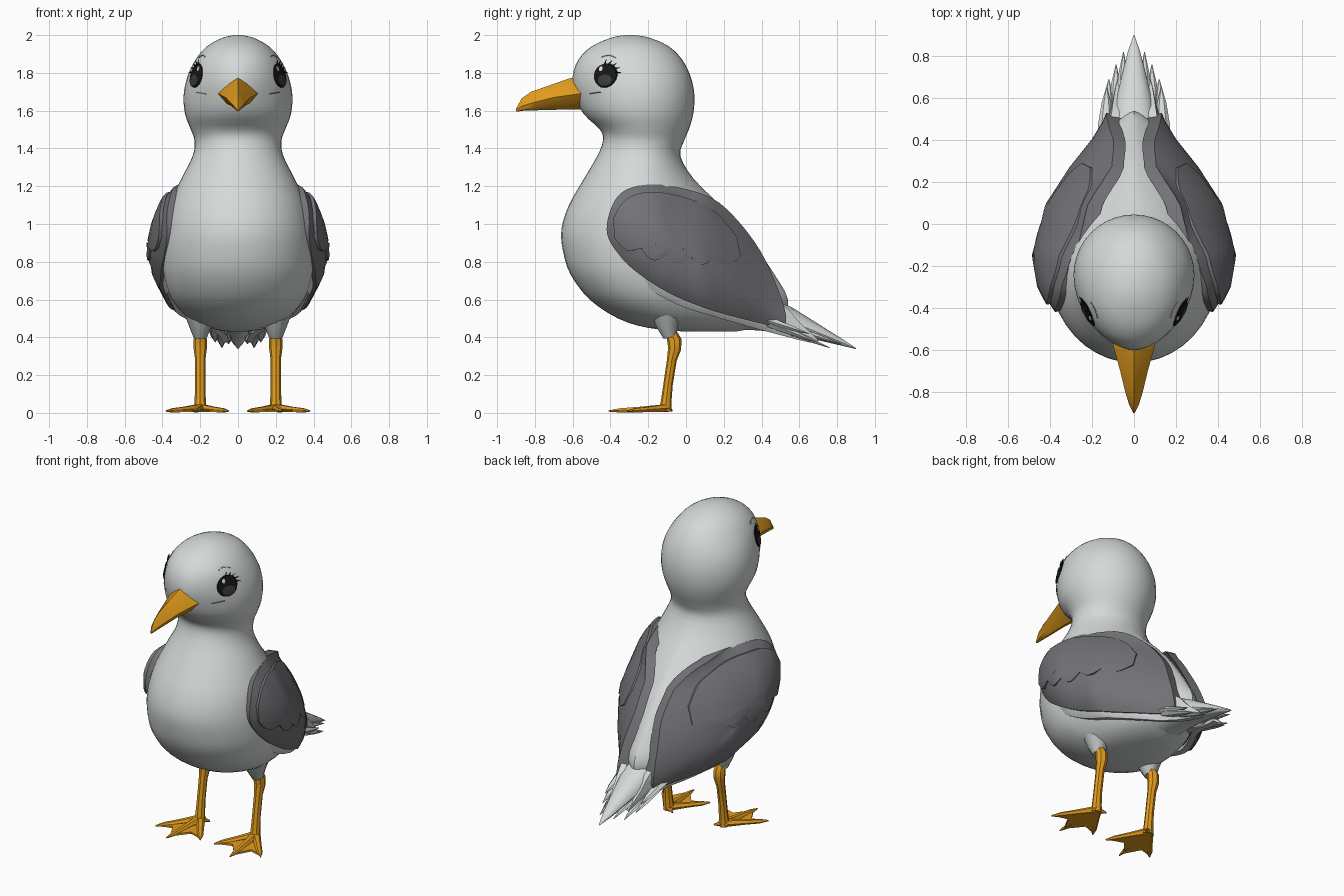
import bpy, bmesh, math
from mathutils import Vector
from mathutils.bvhtree import BVHTree

if "Cube" in bpy.data.objects:
    bpy.data.objects.remove(bpy.data.objects["Cube"])


def material(name, rgb):
    m = bpy.data.materials.new(name)
    m.diffuse_color = (*rgb, 1)
    m.use_nodes = True
    m.node_tree.nodes["Principled BSDF"].inputs["Base Color"].default_value = m.diffuse_color
    return m


WHITE = material("pale_plumage", (0.66, 0.70, 0.69))
GREY = material("wing_grey", (0.17, 0.17, 0.185))
ORANGE = material("beak_orange", (0.76, 0.33, 0.012))
BLACK = material("eye_black", (0.008, 0.008, 0.008))
IRIS = material("eye_grey", (0.045, 0.045, 0.045))
SHINE = material("eye_shine", (0.8, 0.8, 0.8))
THIGH = material("thigh_grey", (0.48, 0.50, 0.50))


def make(name, verts, faces, mat):
    me = bpy.data.meshes.new(name)
    me.from_pydata([tuple(v) for v in verts], [], faces)
    bm = bmesh.new()
    bm.from_mesh(me)
    bmesh.ops.recalc_face_normals(bm, faces=bm.faces)
    bm.to_mesh(me)
    bm.free()
    me.materials.append(mat)
    ob = bpy.data.objects.new(name, me)
    bpy.context.collection.objects.link(ob)
    return ob


def loft(name, rings, mat):
    n = len(rings[0])
    faces = [(k * n + i, k * n + (i + 1) % n, (k + 1) * n + (i + 1) % n, (k + 1) * n + i)
             for k in range(len(rings) - 1) for i in range(n)]
    faces += [tuple(range(n)), tuple(range((len(rings) - 1) * n, len(rings) * n))]
    return make(name, [v for r in rings for v in r], faces, mat)


def spline(points, steps, closed=False):
    """Catmull-Rom interpolation through tuples of any length."""
    n, out = len(points), []
    for i in range(n if closed else n - 1):
        get = (lambda j: points[j % n]) if closed else (lambda j: points[max(0, min(n - 1, j))])
        p = [get(i + d) for d in (-1, 0, 1, 2)]
        for s in range(steps):
            t = s / steps
            out.append(tuple(0.5 * (2 * b + (c - a) * t + (2 * a - 5 * b + 4 * c - d) * t * t
                                    + (3 * b - a - 3 * c + d) * t ** 3) for a, b, c, d in zip(*p)))
    return out if closed else out + [tuple(points[-1])]


def tube(name, path, mat, n=8):
    """Tube along (x, y, z, half width, half height) stations."""
    rings = []
    for k, st in enumerate(path):
        a, b = path[max(0, k - 1)], path[min(len(path) - 1, k + 1)]
        d = (Vector(b[:3]) - Vector(a[:3])).normalized()
        up = Vector((0, 0, 1)) if abs(d.z) < 0.8 else Vector((0, 1, 0))
        side = d.cross(up).normalized()
        up = side.cross(d)
        rings.append([Vector(st[:3]) + side * st[3] * math.cos(i * math.tau / n)
                      + up * st[4] * math.sin(i * math.tau / n) for i in range(n)])
    return loft(name, rings, mat)


# Head, neck and body: z, front y, back y, widest y, half width
profile = [
    (0.43, 0.00, 0.26, 0.10, 0.05), (0.45, -0.20, 0.36, 0.02, 0.16), (0.50, -0.36, 0.50, -0.08, 0.26),
    (0.60, -0.51, 0.54, -0.17, 0.35), (0.73, -0.61, 0.47, -0.21, 0.395), (0.85, -0.65, 0.39, -0.22, 0.405),
    (0.97, -0.66, 0.30, -0.23, 0.395), (1.10, -0.62, 0.18, -0.24, 0.365), (1.24, -0.54, 0.04, -0.25, 0.30),
    (1.36, -0.47, -0.03, -0.24, 0.24), (1.44, -0.44, -0.01, -0.23, 0.23), (1.50, -0.455, 0.015, -0.23, 0.25),
    (1.58, -0.54, 0.038, -0.24, 0.28), (1.68, -0.59, 0.045, -0.245, 0.288), (1.78, -0.60, 0.025, -0.25, 0.268),
    (1.87, -0.57, -0.02, -0.28, 0.225), (1.94, -0.50, -0.09, -0.29, 0.165), (1.985, -0.40, -0.19, -0.30, 0.085),
    (2.00, -0.33, -0.27, -0.30, 0.02)]
rings = []
for z, yf, yb, yc, w in spline(profile, 3):
    head = max(0, min(1, (z - 1.1) / 0.25))
    muzzle = max(0, 1 - abs(z - 1.68) / 0.2)
    ring = []
    for i in range(40):
        t = i * math.tau / 40
        c, s = math.cos(t), math.sin(t)
        power = 1.5 - 0.5 * head if s > 0 else 1 + 0.25 * muzzle
        ring.append(Vector((math.copysign(abs(c) ** power, c) * w,
                            yc + s * (yb - yc if s > 0 else yc - yf), z)))
    rings.append(ring)
body = loft("body_and_head", rings, WHITE)
tree = BVHTree.FromPolygons([v.co for v in body.data.vertices],
                            [tuple(p.vertices) for p in body.data.polygons])

# Beak, diamond sections hooked down at the tip: top (y, z), side (x, y, z), bottom (y, z)
beak = []
for ty, tz, sx, sy, sz, by, bz in [(-0.50, 1.79, 0.12, -0.48, 1.69, -0.44, 1.60),
                                   (-0.62, 1.77, 0.105, -0.56, 1.69, -0.54, 1.605),
                                   (-0.72, 1.735, 0.066, -0.70, 1.67, -0.68, 1.605),
                                   (-0.82, 1.70, 0.042, -0.80, 1.645, -0.79, 1.602),
                                   (-0.87, 1.665, 0.022, -0.865, 1.625, -0.86, 1.60),
                                   (-0.90, 1.61, 0.004, -0.90, 1.605, -0.90, 1.60)]:
    beak.append([(0, ty, tz), (sx * 0.45, ty * 0.6 + sy * 0.4, tz * 0.65 + sz * 0.35), (sx, sy, sz),
                 (sx * 0.6, (sy + by) / 2, (sz + bz) / 2 - 0.008), (0, by, bz),
                 (-sx * 0.6, (sy + by) / 2, (sz + bz) / 2 - 0.008), (-sx, sy, sz),
                 (-sx * 0.45, ty * 0.6 + sy * 0.4, tz * 0.65 + sz * 0.35)])
loft("beak", beak, ORANGE)

# Outer wing surface: half width by y, falling inward away from a ridge line
WING_X = [(-0.45, 0.385), (-0.3, 0.455), (-0.15, 0.48), (0.1, 0.42), (0.3, 0.29),
          (0.4, 0.21), (0.5, 0.16), (0.75, 0.115)]


def wing_x(y, z):
    y = max(-0.449, min(0.749, y))
    for (a, p), (b, q) in zip(WING_X, WING_X[1:]):
        if a <= y <= b:
            base = p + (q - p) * (y - a) / (b - a)
            break
    drop = 0.16 * ((z - (0.85 - 0.5 * (y + 0.15))) / 0.36) ** 2
    return base - min(drop, 0.18)


def sheet(name, outline, side, mat, offset, rim, thick):
    """Closed curved plate that follows the wing surface."""
    cy = sum(p[0] for p in outline) / len(outline)
    cz = sum(p[1] for p in outline) / len(outline)
    layers = [(s, offset - rim * s ** 4) for s in (0.02, 0.25, 0.5, 0.75, 0.92, 1)]
    layers += [(s, offset - rim - thick) for s in (0.97, 0.5, 0.02)]
    rows = []
    for s, off in layers:
        pts = [(cy + (y - cy) * s, cz + (z - cz) * s) for y, z in outline]
        rows.append([(side * (wing_x(y, z) + off), y, z) for y, z in pts])
    return loft(name, rows, mat)


wing = spline([(-0.42, 0.97), (-0.39, 1.10), (-0.32, 1.18), (-0.18, 1.21), (0.0, 1.185), (0.18, 1.11),
               (0.36, 0.91), (0.47, 0.70), (0.53, 0.51), (0.49, 0.46), (0.33, 0.49), (0.1, 0.555),
               (-0.1, 0.64), (-0.28, 0.76), (-0.38, 0.87)], 4, True)
under = spline([(-0.3, 0.80), (-0.24, 0.69), (-0.05, 0.575), (0.2, 0.495), (0.45, 0.425), (0.70, 0.37),
                (0.60, 0.48), (0.50, 0.58), (0.2, 0.76), (-0.1, 0.85)], 4, True)
covert = spline([(-0.385, 1.03), (-0.32, 1.13), (-0.19, 1.17), (0.0, 1.14), (0.16, 1.06), (0.27, 0.93)], 4)
for i in range(41):
    u = i / 40
    y = 0.29 - 0.67 * u
    covert.append((y, 0.83 + 0.10 * max(0, u - 0.6) / 0.4 - 0.045 * abs(math.sin(u * 5 * math.pi))))

for side, tag in ((1, "left"), (-1, "right")):
    sheet("wing_" + tag, wing, side, GREY, 0, 0.022, 0.07)
    sheet("wing_coverts_" + tag, covert, side, GREY, 0.008, 0.004, 0.04)
    sheet("under_feathers_" + tag, under, side, WHITE, -0.035, 0.01, 0.04)

    # Pointed side feathers of the tail
    for k, (tx, ty, tz) in enumerate([(0.05, 0.82, 0.365), (0.085, 0.76, 0.345),
                                      (0.12, 0.69, 0.375), (0.13, 0.65, 0.42)]):
        root = Vector((tx * 1.0 + 0.01, 0.30, 0.53))
        tip = Vector((tx, ty, tz))
        path = [(side * p.x, p.y, p.z, w, h) for p, w, h in
                [(root.lerp(tip, t), w, h) for t, w, h in
                 ((0, 0.04, 0.03), (0.5, 0.036, 0.022), (0.8, 0.022, 0.012), (1, 0.002, 0.002))]]
        tube(f"tail_feather_{tag}_{k}", path, WHITE, 6)

    # Feathered thigh, shank and foot
    x = side * 0.2
    tube("thigh_" + tag, [(x, -0.10, 0.53, 0.085, 0.09), (x, -0.10, 0.46, 0.06, 0.06),
                          (x, -0.085, 0.40, 0.036, 0.036)], THIGH, 10)
    tube("shank_" + tag, [(x, -0.08, 0.43, 0.028, 0.028), (x, -0.062, 0.385, 0.036, 0.038),
                          (x, -0.06, 0.34, 0.035, 0.035), (x, -0.075, 0.28, 0.027, 0.026),
                          (x, -0.095, 0.15, 0.027, 0.025), (x, -0.105, 0.06, 0.03, 0.028),
                          (x, -0.11, 0.01, 0.036, 0.034)], ORANGE)
    toes = [(0.18, -0.31), (0.03, -0.41), (-0.15, -0.32)]
    for k, (dx, ty) in enumerate(toes):
        path = []
        for t, w, h in ((0, 0.028, 0.024), (0.45, 0.021, 0.016), (0.8, 0.018, 0.013), (1, 0.004, 0.004)):
            path.append((x + side * dx * t, -0.10 + (ty + 0.10) * t, 0.026 - 0.016 * t, w, h))
        tube(f"toe_{tag}_{k}", path, ORANGE, 6)
    tube("hind_toe_" + tag, [(x, -0.10, 0.025, 0.02, 0.02), (x - side * 0.05, -0.075, 0.012, 0.005, 0.005)],
         ORANGE, 6)
    web = [(0.0, -0.09), (0.16, -0.29), (0.085, -0.27), (0.03, -0.37), (-0.05, -0.27), (-0.135, -0.30)]
    loft("foot_web_" + tag, [[(x + side * a, b, z) for a, b in web] for z in (0.004, 0.016)], ORANGE)

    # Eye pieces are thin plates projected onto the head
    centre = Vector((side * 0.212, -0.42, 1.785))
    normal = Vector((side * 0.80, -0.58, 0.12)).normalized()
    right = Vector((0, 0, 1)).cross(normal).normalized() * side    # towards the back of the head
    up = normal.cross(right * side)

    def on_head(u, v, lift):
        start = centre + right * u + up * v + normal * 0.2
        hit = tree.ray_cast(start, -normal)[0]
        return (hit or start - normal * 0.2) + normal * lift

    def decal(name, u, v, ru, rv, mat, lift):
        n = 20
        loft(name, [[on_head(u + ru * s * math.cos(i * math.tau / n), v + rv * s * math.sin(i * math.tau / n), h)
                     for i in range(n)] for s, h in ((1, 0), (0.97, lift), (0.5, lift + 0.001), (0.02, lift + 0.001))],
              mat)

    decal("eye_" + tag, 0, 0, 0.068, 0.066, BLACK, 0.005)
    decal("iris_" + tag, 0.005, -0.026, 0.043, 0.031, IRIS, 0.007)
    decal("eye_shine_" + tag, -0.025, 0.035, 0.011, 0.014, SHINE, 0.008)
    for k in range(5):
        a = math.radians(20 + 20 * k)
        p = on_head(0.060 * math.cos(a), 0.058 * math.sin(a), 0.004)
        q = on_head(0.092 * math.cos(a - 0.15), 0.085 * math.sin(a - 0.15), 0.014)
        tube(f"lash_{tag}_{k}", [(*p, 0.005, 0.005), (*q, 0.001, 0.001)], BLACK, 5)
    # Brow and corner of the mouth
    brow = [on_head(-0.045 + 0.02 * i, 0.10 + 0.012 * math.sin(i * 0.8), 0.001) for i in range(5)]
    tube("brow_" + tag, [(*p, 0.003, 0.003) for p in brow], THIGH, 5)
    smile = [on_head(-0.10 + 0.02 * i, -0.098 + 0.002 * i, 0) for i in range(5)]
    tube("mouth_corner_" + tag, [(*p, 0.003, 0.003) for p in smile], GREY, 5)

# Tail core and long middle feather
tube("tail_core", [(0, 0.20, 0.56, 0.17, 0.12), (0, 0.40, 0.535, 0.135, 0.10), (0, 0.55, 0.485, 0.095, 0.07),
                   (0, 0.70, 0.425, 0.06, 0.04), (0, 0.82, 0.375, 0.03, 0.018), (0, 0.90, 0.34, 0.002, 0.002)],
     WHITE, 12)

# Smooth shading with crisp creases
bpy.ops.object.select_all(action='SELECT')
bpy.context.view_layer.objects.active = body
bpy.ops.object.shade_smooth_by_angle(angle=math.radians(35))
